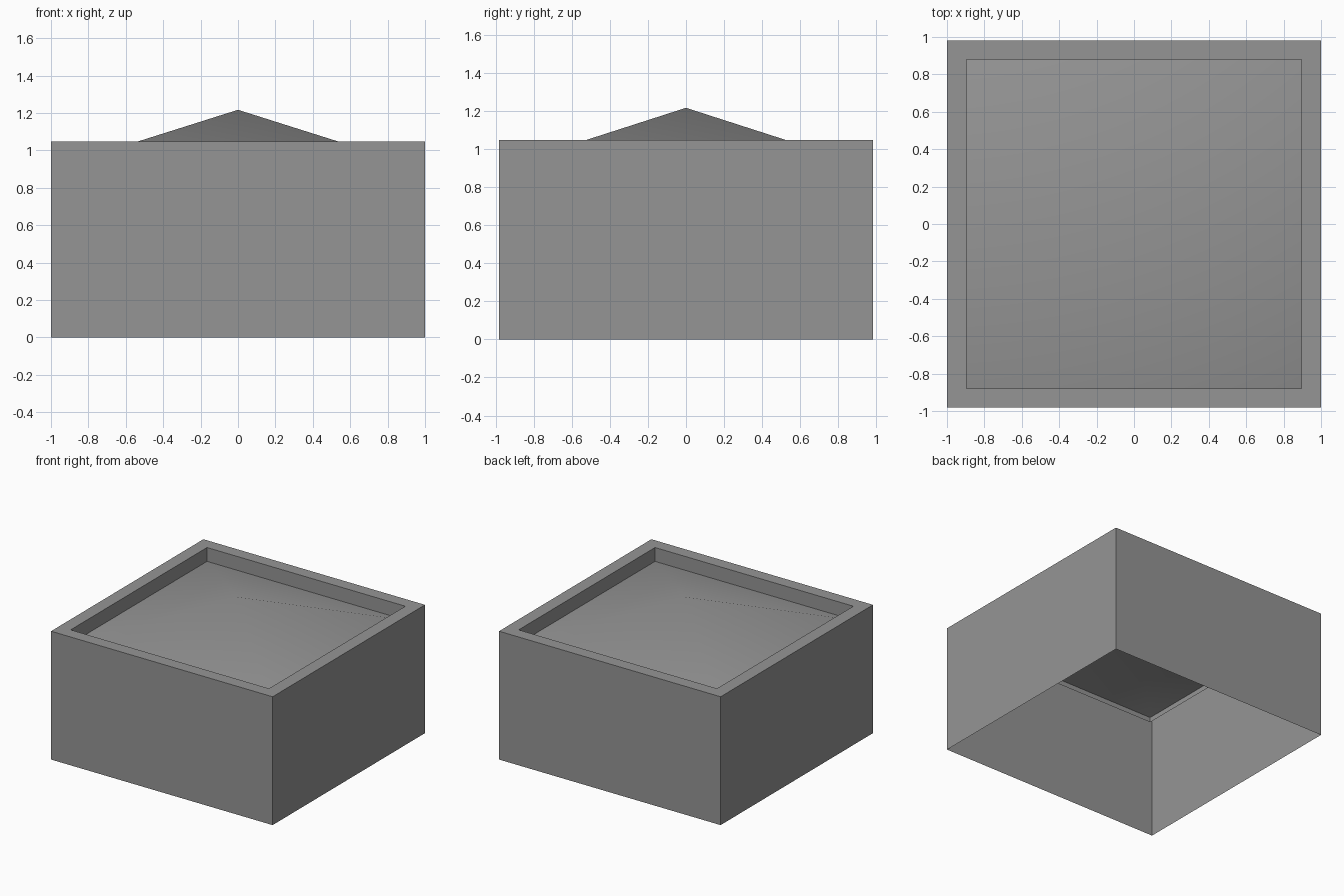
import bpy
import bmesh

cube = bpy.data.objects.get("Cube")
if cube:
    bpy.data.objects.remove(cube, do_unlink=True)

grey = bpy.data.materials.new("plain grey")
grey.use_nodes = True
colour = (0.30, 0.30, 0.30, 1)
grey.diffuse_color = colour
grey.node_tree.nodes["Principled BSDF"].inputs["Base Color"].default_value = colour

OUTER = (1.0, 0.982)
INNER = (0.895, 0.879)
TOP, LIP, EAVE, APEX = 1.047, 0.894, 0.934, 1.217


def ring(bm, half, z):
    """Four corners of a rectangle, counter-clockwise from above."""
    x, y = half
    return [bm.verts.new(p) for p in ((-x, -y, z), (x, -y, z), (x, y, z), (-x, y, z))]


def finish(bm, name):
    mesh = bpy.data.meshes.new(name)
    bm.to_mesh(mesh)
    bm.free()
    mesh.materials.append(grey)
    obj = bpy.data.objects.new(name, mesh)
    bpy.context.collection.objects.link(obj)
    return obj


# Walls: open-bottomed shell, flat rim, then the parapet's inside
bm = bmesh.new()
loops = [ring(bm, OUTER, 0), ring(bm, OUTER, TOP), ring(bm, INNER, TOP), ring(bm, INNER, LIP)]
for low, high in zip(loops, loops[1:]):
    for i in range(4):
        j = (i + 1) % 4
        bm.faces.new((low[i], low[j], high[j], high[i]))
finish(bm, "walls_and_parapet")

# Roof: shallow smooth pyramid set inside the parapet
bm = bmesh.new()
eave = ring(bm, INNER, EAVE)
peak = bm.verts.new((0, 0, APEX))
for i in range(4):
    bm.faces.new((eave[i], eave[(i + 1) % 4], peak)).smooth = True
finish(bm, "hipped_roof")
